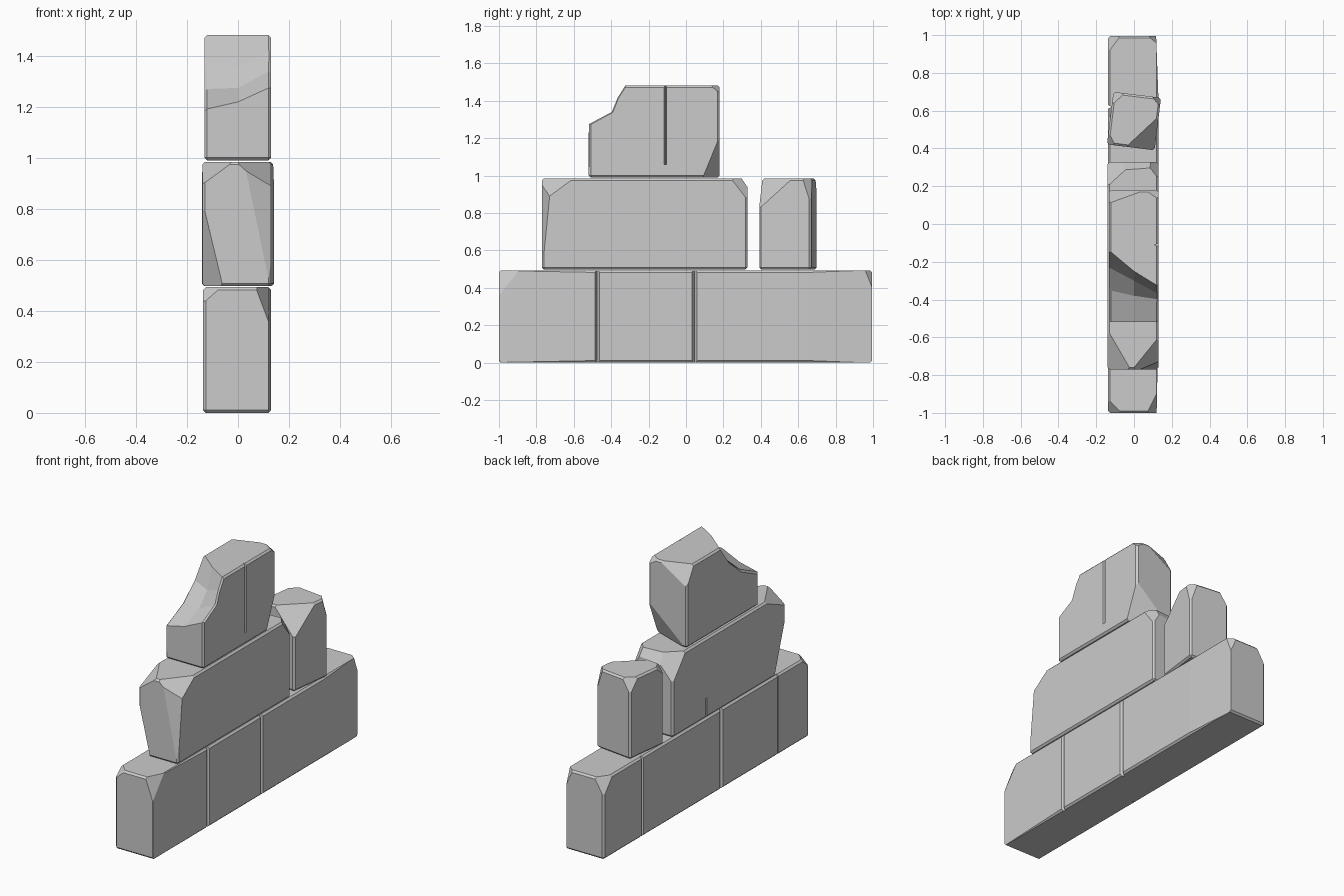
import bpy, bmesh, math
from mathutils import Vector, Matrix

cube = bpy.data.objects.get("Cube")
if cube:
    bpy.data.objects.remove(cube, do_unlink=True)

# One plain stone colour
stone = bpy.data.materials.new("grey_stone")
stone.use_nodes = True
GREY = (0.6, 0.6, 0.6, 1)
stone.diffuse_color = GREY
stone.node_tree.nodes["Principled BSDF"].inputs["Base Color"].default_value = GREY


def add_object(name, bm):
    bmesh.ops.recalc_face_normals(bm, faces=bm.faces)
    mesh = bpy.data.meshes.new(name)
    bm.to_mesh(mesh)
    bm.free()
    mesh.materials.append(stone)
    obj = bpy.data.objects.new(name, mesh)
    bpy.context.collection.objects.link(obj)
    return obj


def chip(bm, a, b, c, centre):
    """Knock off everything beyond the plane through three points."""
    a, b, c = Vector(a), Vector(b), Vector(c)
    normal = (b - a).cross(c - a).normalized()
    if normal.dot(a - centre) < 0:
        normal.negate()
    cut = bmesh.ops.bisect_plane(bm, geom=bm.verts[:] + bm.edges[:] + bm.faces[:],
                                 plane_co=a, plane_no=normal, clear_outer=True)
    edges = [e for e in cut["geom_cut"] if isinstance(e, bmesh.types.BMEdge) and e.is_boundary]
    if edges:
        bmesh.ops.edgeloop_fill(bm, edges=edges)


def block(name, sections, chips=(), grooves=(), turn=0, bevel=0.011):
    """Loft side profiles (x, [(y, z), ...]), soften, chip the corners, cut grooves."""
    bm = bmesh.new()
    rings = [[bm.verts.new((x, y, z)) for y, z in profile] for x, profile in sections]
    for r, s in zip(rings, rings[1:]):
        for i in range(len(r)):
            j = (i + 1) % len(r)
            bm.faces.new((r[i], r[j], s[j], s[i]))
    bm.faces.new(rings[0])
    bm.faces.new(rings[-1])
    bmesh.ops.recalc_face_normals(bm, faces=bm.faces)
    sharp = [e for e in bm.edges if e.calc_face_angle(0) > 1.2]
    bmesh.ops.bevel(bm, geom=sharp, offset=bevel, segments=1, affect='EDGES')
    centre = sum((v.co for v in bm.verts), Vector()) / len(bm.verts)
    if turn:
        bmesh.ops.rotate(bm, verts=bm.verts, cent=centre, matrix=Matrix.Rotation(turn, 3, 'Z'))
    for points in chips:
        chip(bm, *points, centre)
    obj = add_object(name, bm)
    for groove in grooves:
        cut_groove(obj, *groove)
    return obj


def cut_groove(obj, x, y, z0, z1, width):
    """Cut an upright V groove into a side face."""
    bm = bmesh.new()
    bmesh.ops.create_cone(bm, cap_ends=True, segments=4, radius1=1, radius2=1, depth=z1 - z0)
    bmesh.ops.scale(bm, verts=bm.verts, vec=(0.022, width, 1))
    bmesh.ops.translate(bm, verts=bm.verts, vec=(x, y, (z0 + z1) / 2))
    cutter = add_object("groove_cutter", bm)
    cutter.hide_render = True
    mod = obj.modifiers.new("groove", 'BOOLEAN')
    mod.operation, mod.solver, mod.object = 'DIFFERENCE', 'EXACT', cutter
    bpy.context.view_layer.objects.active = obj
    bpy.ops.object.modifier_apply(modifier=mod.name)
    bpy.data.objects.remove(cutter, do_unlink=True)


def box(x0, x1, y0, y1, z0, z1):
    profile = [(y0, z0), (y0, z1), (y1, z1), (y1, z0)]
    return [(x0, profile), (x1, profile)]


L, R = -0.137, 0.13

# Bottom course: one long run with joints on both faces
block("bottom_course", box(L, R, -1, 0.995, 0, 0.493), chips=[
    ((0.07, -1, 0.49), (R, -0.88, 0.49), (R, -1, 0.33)),
    ((L, -0.93, 0.49), (-0.07, -1, 0.49), (L, -1, 0.43)),
    ((0.07, 1, 0.49), (R, 0.95, 0.49), (R, 1, 0.36)),
    ((L, 0.91, 0.49), (-0.07, 1, 0.49), (L, 1, 0.38)),
    ((R, 0.65, 0), (R, 0.65, 0.49), (0.117, 1, 0)),
    ((R, -0.48, 0), (R, -0.48, 0.49), (0.12, -1, 0)),
], grooves=[(R, -0.475, -0.1, 0.6, 0.012), (R, 0.045, -0.1, 0.6, 0.014),
            (L, 0.62, -0.1, 0.6, 0.009), (L, -0.15, -0.1, 0.6, 0.014),
            (L, -0.7, -0.1, 0.6, 0.006)])

# Middle course: long stone with broken ends
block("middle_stone", box(-0.14, R, -0.77, 0.328, 0.497, 0.985), chips=[
    ((0, -0.76, 0.985), (R, -0.6, 0.985), (R, -0.77, 0.86)),
    ((0.05, -0.77, 0.86), (0.125, -0.77, 0.5), (R, -0.73, 0.88)),
    ((-0.14, -0.56, 0.985), (-0.03, -0.75, 0.985), (-0.14, -0.76, 0.9)),
    ((-0.12, -0.77, 0.75), (-0.06, -0.77, 0.5), (-0.14, -0.66, 0.5)),
    ((0.06, 0.328, 0.985), (R, 0.24, 0.985), (R, 0.328, 0.87)),
    ((-0.14, 0.2, 0.985), (0, 0.328, 0.985), (-0.14, 0.328, 0.83)),
    ((-0.14, 0.28, 0.985), (R, 0.3, 0.985), (0, 0.328, 0.93)),
], grooves=[(-0.14, 0, 0.4, 0.62, 0.005)])

# Loose upright stone, turned slightly
block("loose_stone", box(-0.127, 0.127, 0.405, 0.685, 0.497, 0.985),
      turn=math.radians(-7), chips=[
    ((-0.04, 0.41, 0.985), (0.11, 0.55, 0.985), (0.10, 0.39, 0.83)),
    ((-0.14, 0.61, 0.985), (-0.04, 0.7, 0.985), (-0.12, 0.7, 0.88)),
    ((0.09, 0.68, 0.985), (0.14, 0.62, 0.985), (0.14, 0.67, 0.85)),
    ((-0.14, 0.5, 0.985), (-0.1, 0.415, 0.985), (-0.145, 0.42, 0.92)),
])


# Top stone: front upper corner broken away, deeper towards one side
def top_profile(broken):
    return [(-0.52, 0.99)] + broken + [(0.18, 1.482), (0.18, 0.99)]


block("top_stone", [
    (-0.132, top_profile([(-0.52, 1.19), (-0.35, 1.27), (-0.23, 1.36), (-0.14, 1.482)])),
    (0.0, top_profile([(-0.52, 1.22), (-0.38, 1.275), (-0.3, 1.36), (-0.25, 1.482)])),
    (R, top_profile([(-0.52, 1.28), (-0.4, 1.345), (-0.37, 1.42), (-0.33, 1.482)])),
], chips=[
    ((R, 0.18, 1.21), (R, 0.09, 0.99), (-0.12, 0.18, 0.99)),
    ((-0.132, 0.11, 1.482), (0.06, 0.18, 1.482), (-0.132, 0.18, 1.36)),
    ((0.06, 0.18, 1.482), (R, 0.13, 1.482), (R, 0.18, 1.44)),
], grooves=[(R, -0.11, 1.06, 1.6, 0.007)])
